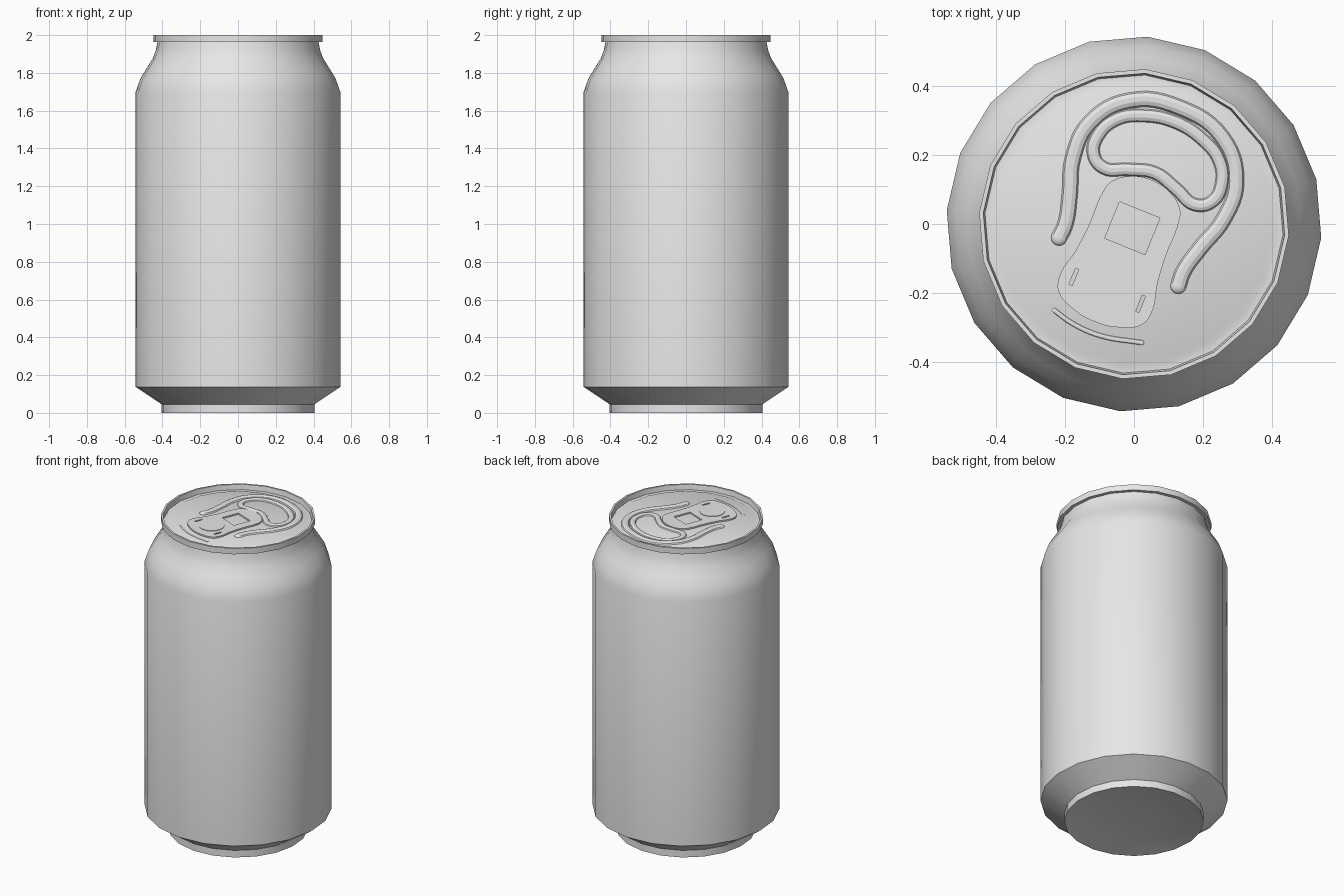
import bpy, bmesh, math

if "Cube" in bpy.data.objects:
    bpy.data.objects.remove(bpy.data.objects["Cube"], do_unlink=True)

metal = bpy.data.materials.new("plain grey metal")
metal.use_nodes = True
GREY = (0.8, 0.8, 0.8, 1)
metal.diffuse_color = GREY
metal.node_tree.nodes["Principled BSDF"].inputs["Base Color"].default_value = GREY

SIDES = 20
PHASE = math.radians(-4.2)      # turn of the can's facets
TURN = math.radians(-22)        # turn of the opener on the lid
LID = 1.974                     # height of the lid panel


def activate(obj):
    bpy.ops.object.select_all(action='DESELECT')
    obj.select_set(True)
    bpy.context.view_layer.objects.active = obj


def finish(obj, angle=30):
    activate(obj)
    bpy.ops.object.shade_smooth_by_angle(angle=math.radians(angle))


def lathe(name, profile, cap_start=False, cap_end=False):
    """Spin (radius, z) points round the z axis."""
    bm = bmesh.new()
    rings = []
    for r, z in profile:
        rings.append([bm.verts.new((r * math.cos(PHASE + math.tau * i / SIDES),
                                    r * math.sin(PHASE + math.tau * i / SIDES), z))
                      for i in range(SIDES)])
    for a, b in zip(rings, rings[1:]):
        for i in range(SIDES):
            j = (i + 1) % SIDES
            bm.faces.new((a[i], a[j], b[j], b[i]))
    if cap_start:
        bm.faces.new(rings[0][::-1])
    if cap_end:
        bm.faces.new(rings[-1])
    mesh = bpy.data.meshes.new(name)
    bm.to_mesh(mesh)
    bm.free()
    obj = bpy.data.objects.new(name, mesh)
    bpy.context.collection.objects.link(obj)
    mesh.materials.append(metal)
    finish(obj)
    return obj


def add_spline(curve, pts, cyclic, handle):
    s = curve.splines.new('BEZIER')
    s.bezier_points.add(len(pts) - 1)
    for bp, (x, y) in zip(s.bezier_points, pts):
        bp.co = (x, y, 0)
        bp.handle_left_type = bp.handle_right_type = handle
    s.use_cyclic_u = cyclic
    s.resolution_u = 6


def curve_part(name, curve, z, flatten=1.0):
    """Place a curve on the lid and turn it into a mesh."""
    obj = bpy.data.objects.new(name, curve)
    bpy.context.collection.objects.link(obj)
    curve.materials.append(metal)
    obj.location.z = z
    obj.rotation_euler.z = TURN
    obj.scale.z = flatten
    activate(obj)
    bpy.ops.object.convert(target='MESH')
    obj = bpy.context.view_layer.objects.active
    finish(obj)
    return obj


def ridge(name, pts, radius, height, cyclic=False):
    """Raised bead pressed into the lid, with round ends when open."""
    c = bpy.data.curves.new(name, 'CURVE')
    c.dimensions = '3D'
    c.bevel_depth = radius
    c.bevel_resolution = 3
    add_spline(c, pts, cyclic, 'AUTO')
    curve_part(name, c, LID, height / radius)
    if not cyclic:
        for side, (x, y) in (("left", pts[-1]), ("right", pts[0])):
            px = x * math.cos(TURN) - y * math.sin(TURN)
            py = x * math.sin(TURN) + y * math.cos(TURN)
            bpy.ops.mesh.primitive_uv_sphere_add(segments=16, ring_count=8, radius=radius,
                                                 location=(px, py, LID))
            end = bpy.context.object
            end.name = f"{name}_end_{side}"
            end.scale.z = height / radius
            end.data.materials.append(metal)
            finish(end)


def mirrored(half):
    """Closed outline from a half that starts and ends on the axis."""
    return half + [(-x, y) for x, y in half[-2:0:-1]]


# Can wall: foot, bevel, straight wall, shoulder and neck, with a domed base
lathe("can_body", [(0.14, 0.036), (0.28, 0.024), (0.405, 0.0), (0.405, 0.045),
                   (0.543, 0.137), (0.543, 1.70), (0.517, 1.773), (0.484, 1.826),
                   (0.452, 1.878), (0.436, 1.92), (0.428, 1.963)], cap_start=True)

# Rim and lid: rolled edge, shallow groove and raised panel
lathe("rim_and_lid", [(0.428, 1.963), (0.449, 1.963), (0.449, 2.0), (0.437, 2.0),
                      (0.432, 1.968), (0.412, 1.968), (0.398, LID)], cap_end=True)

# Outer bead that wraps the finger end of the opener
half = [(0.186, -0.118), (0.184, -0.075), (0.203, 0.005), (0.235, 0.11),
        (0.228, 0.225), (0.143, 0.328)]
ridge("outer_bead", [(-x, y) for x, y in half] + [(0, 0.362)] + half[::-1], 0.023, 0.013)

# Bean-shaped bead round the finger hole
ridge("finger_bead", mirrored([(0, 0.318), (0.095, 0.30), (0.16, 0.262), (0.192, 0.2),
                               (0.185, 0.145), (0.143, 0.118), (0.075, 0.14), (0, 0.16)]),
      0.019, 0.011, cyclic=True)

# Thin score line in front of the opener
ridge("score_line", [(-0.12, -0.318), (-0.06, -0.333), (0.03, -0.336), (0.149, -0.31)],
      0.007, 0.003)

# Opener plate with a square window and two slots
plate = bpy.data.curves.new("opener_plate", 'CURVE')
plate.dimensions = '2D'
plate.fill_mode = 'BOTH'
plate.extrude = 0.005
add_spline(plate, mirrored([(0, 0.137), (0.06, 0.125), (0.108, 0.088), (0.118, 0.055),
                            (0.12, -0.05), (0.127, -0.13), (0.143, -0.225),
                            (0.128, -0.264), (0.07, -0.294), (0, -0.305)]), True, 'AUTO')


def cutout(x, y, w, h):
    add_spline(plate, [(x - w, y - h), (x - w, y + h), (x + w, y + h), (x + w, y - h)],
               True, 'VECTOR')


cutout(0, -0.013, 0.063, 0.057)
for side in (-1, 1):
    cutout(side * 0.104, -0.207, 0.005, 0.025)
curve_part("opener_plate", plate, LID + 0.004)

# Rivet disc that holds the opener
rx, ry = 0.182 * math.sin(TURN), -0.182 * math.cos(TURN)
bpy.ops.mesh.primitive_cylinder_add(vertices=32, radius=0.073, depth=0.014,
                                    location=(rx, ry, LID + 0.005))
rivet = bpy.context.object
rivet.name = "rivet"
rivet.data.materials.append(metal)
finish(rivet)
